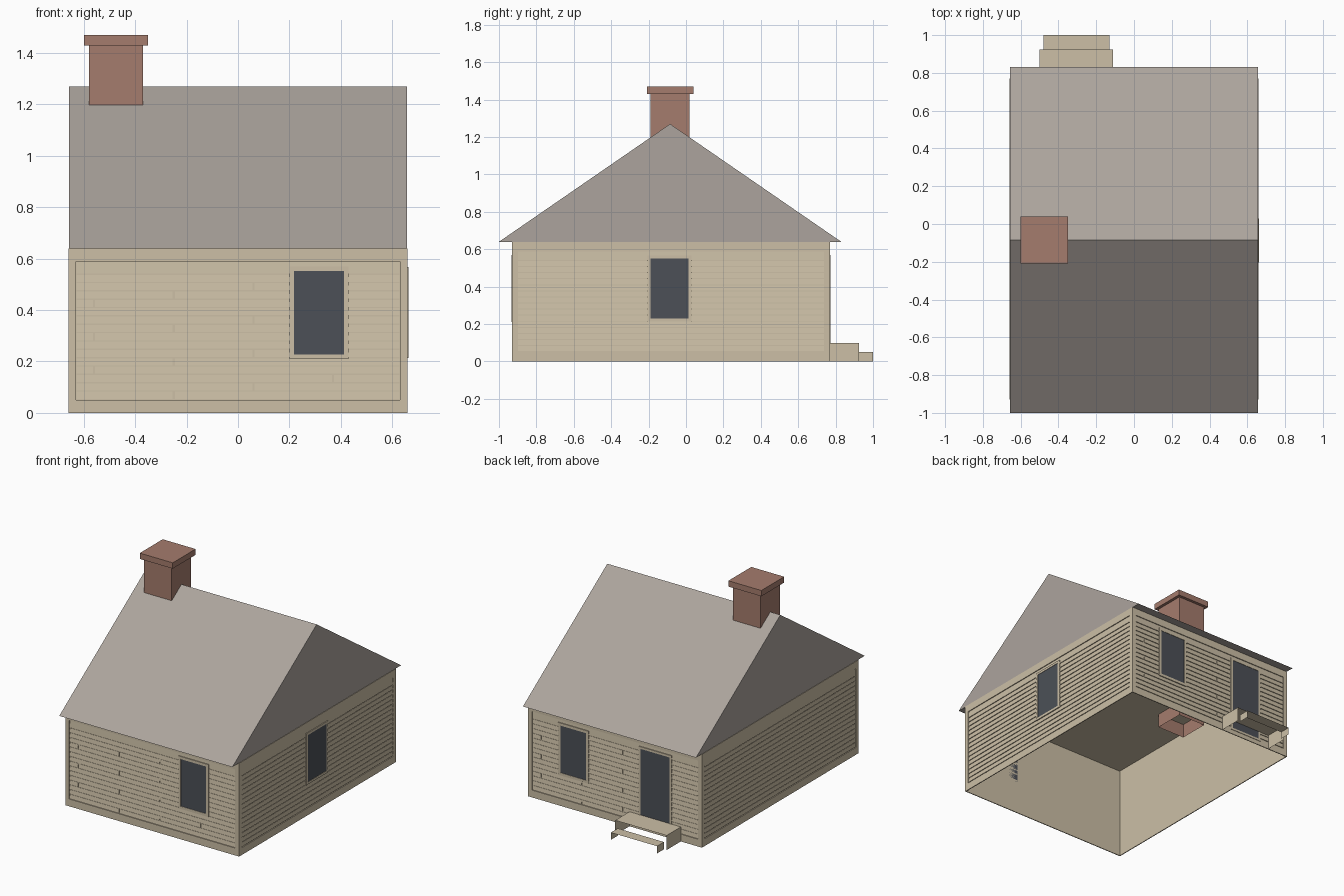
import bpy, bmesh
from mathutils import Vector

cube = bpy.data.objects.get("Cube")
if cube:
    bpy.data.objects.remove(cube, do_unlink=True)


def material(name, rgb):
    """Flat material from display colour values 0-255."""
    lin = [((c / 255 + 0.055) / 1.055) ** 2.4 for c in rgb] + [1.0]
    m = bpy.data.materials.new(name)
    m.use_nodes = True
    m.diffuse_color = lin
    bsdf = m.node_tree.nodes["Principled BSDF"]
    bsdf.inputs["Base Color"].default_value = lin
    bsdf.inputs["Roughness"].default_value = 0.9
    return m


TAN = material("tan_siding", (204, 191, 166))
GREY = material("grey_roof", (172, 164, 157))
BRICK = material("brick_red", (165, 124, 109))
GLASS = material("dark_glass", (76, 80, 87))

HX, Y0, Y1, WALL = 0.66, -0.93, 0.77, 0.64
DEPTH = 0.006  # thickness of the siding layer
Z = Vector((0, 0, 1))


def finish(bm, name, mat):
    mesh = bpy.data.meshes.new(name)
    bm.to_mesh(mesh)
    bm.free()
    mesh.materials.append(mat)
    ob = bpy.data.objects.new(name, mesh)
    bpy.context.collection.objects.link(ob)
    return ob


def block(bm, a0, a1, b0, b1, c0, c1, place=Vector, c_top=None, skip=()):
    """Box over ranges a, b, c; c_top tapers the outer face; skip drops sides."""
    top = c1 if c_top is None else c_top
    pts = [(a0, b0, c0), (a1, b0, c0), (a1, b1, c0), (a0, b1, c0),
           (a0, b0, c1), (a1, b0, c1), (a1, b1, top), (a0, b1, top)]
    v = [bm.verts.new(place(p)) for p in pts]
    sides = {"c0": (3, 2, 1, 0), "c1": (4, 5, 6, 7), "b0": (0, 1, 5, 4),
             "a1": (1, 2, 6, 5), "b1": (2, 3, 7, 6), "a0": (3, 0, 4, 7)}
    for key, loop in sides.items():
        if key not in skip:
            bm.faces.new([v[i] for i in loop])


def solid(name, mat, *ranges, skip=()):
    bm = bmesh.new()
    block(bm, *ranges, skip=skip)
    return finish(bm, name, mat)


def border(bm, place, a0, a1, b0, b1, w, c0, c1):
    """Four flat bars round a rectangle."""
    block(bm, a0, a1, b0, b0 + w, c0, c1, place)
    block(bm, a0, a1, b1 - w, b1, c0, c1, place)
    block(bm, a0, a0 + w, b0 + w, b1 - w, c0, c1, place)
    block(bm, a1 - w, a1, b0 + w, b1 - w, c0, c1, place)


def side_wall(name, origin, along, half, joints=()):
    """Framed wall of overlapping boards; returns its local placement."""
    n = along.cross(Z)

    def place(p):
        return origin + along * p[0] + Z * p[1] + n * p[2]

    bm = bmesh.new()
    border(bm, place, -half, half, 0, WALL, 0.03, 0, DEPTH)
    block(bm, -half + 0.03, half - 0.03, 0.03, 0.05, 0, DEPTH, place)
    block(bm, -half + 0.03, half - 0.03, 0.59, 0.61, 0, DEPTH, place)
    finish(bm, name + "_frame", TAN)

    bm = bmesh.new()
    edge, pitch, gap = half - 0.032, 0.0325, 0.004
    for i in range(15):
        z = 0.05 + i * pitch
        cuts = [-edge, edge]
        if joints:
            j = joints[i % len(joints)]
            cuts = [-edge, j - gap, j + gap, edge]
        for a, b in zip(cuts[::2], cuts[1::2]):
            block(bm, a, b, z + 0.005, z + pitch, 0, 0.0055, place, c_top=0.002)
    block(bm, -edge, edge, 0.5425, 0.588, 0, 0.0055, place, c_top=0.002)
    finish(bm, name + "_boards", TAN)
    return place


def opening(name, place, a0, a1, b0, b1, w):
    """Trim with a dark pane inside it."""
    bm = bmesh.new()
    border(bm, place, a0, a1, b0, b1, w, 0, 0.009)
    finish(bm, name + "_trim", TAN)
    bm = bmesh.new()
    block(bm, a0 + w, a1 - w, b0 + w, b1 - w, 0, 0.0065, place)
    finish(bm, name + "_pane", GLASS)


# Hollow house shell, open underneath
solid("house_shell", TAN, -HX + DEPTH, HX - DEPTH, Y0 + DEPTH, Y1 - DEPTH,
      0, WALL - 0.003, skip=("c0",))

# Walls with siding
mid, half_y = (Y0 + Y1) / 2, (Y1 - Y0) / 2
X, Y = Vector((1, 0, 0)), Vector((0, 1, 0))
stagger = (-0.25, 0.06, 0.37, -0.56)
front = side_wall("front_wall", Y * (Y0 + DEPTH), X, HX, stagger)
back = side_wall("back_wall", Y * (Y1 - DEPTH), -X, HX, stagger)
left = side_wall("left_wall", X * (HX - DEPTH) + Y * mid, Y, half_y)
side_wall("right_wall", X * (DEPTH - HX) + Y * mid, -Y, half_y)

# Windows and door
opening("front_window", front, 0.20, 0.43, 0.21, 0.57, 0.018)
opening("back_window", back, -0.43, -0.20, 0.21, 0.57, 0.018)
opening("left_window", left, -0.205 - mid, 0.03 - mid, 0.213, 0.567, 0.016)
opening("back_door", back, 0.18, 0.43, 0.03, 0.57, 0.015)

# Gable roof
bm = bmesh.new()
ends = [[bm.verts.new((x, y, z)) for y, z in
         ((-1, WALL), (0.83, WALL), (-0.085, 1.27))] for x in (-0.657, 0.657)]
bm.faces.new(ends[0][::-1])
bm.faces.new(ends[1])
for i in range(3):
    j = (i + 1) % 3
    bm.faces.new((ends[0][i], ends[0][j], ends[1][j], ends[1][i]))
bmesh.ops.recalc_face_normals(bm, faces=bm.faces)
finish(bm, "gable_roof", GREY)

# Chimney: open flue reaching below the ceiling, with a cap
solid("chimney_stack", BRICK, -0.58, -0.37, -0.19, 0.02, 0.54, 1.44,
      skip=("c0", "c1"))
solid("chimney_cap", BRICK, -0.6, -0.35, -0.208, 0.04, 1.43, 1.47)

# Back steps: open treads on thin side panels
for name, x0, x1, y0, y1, h in (("upper_step", -0.5, -0.11, Y1, 0.925, 0.1),
                                ("lower_step", -0.48, -0.13, 0.925, 1.0, 0.05)):
    solid(name, TAN, x0, x1, y0, y1, 0, h, skip=("c0", "b0", "b1"))
